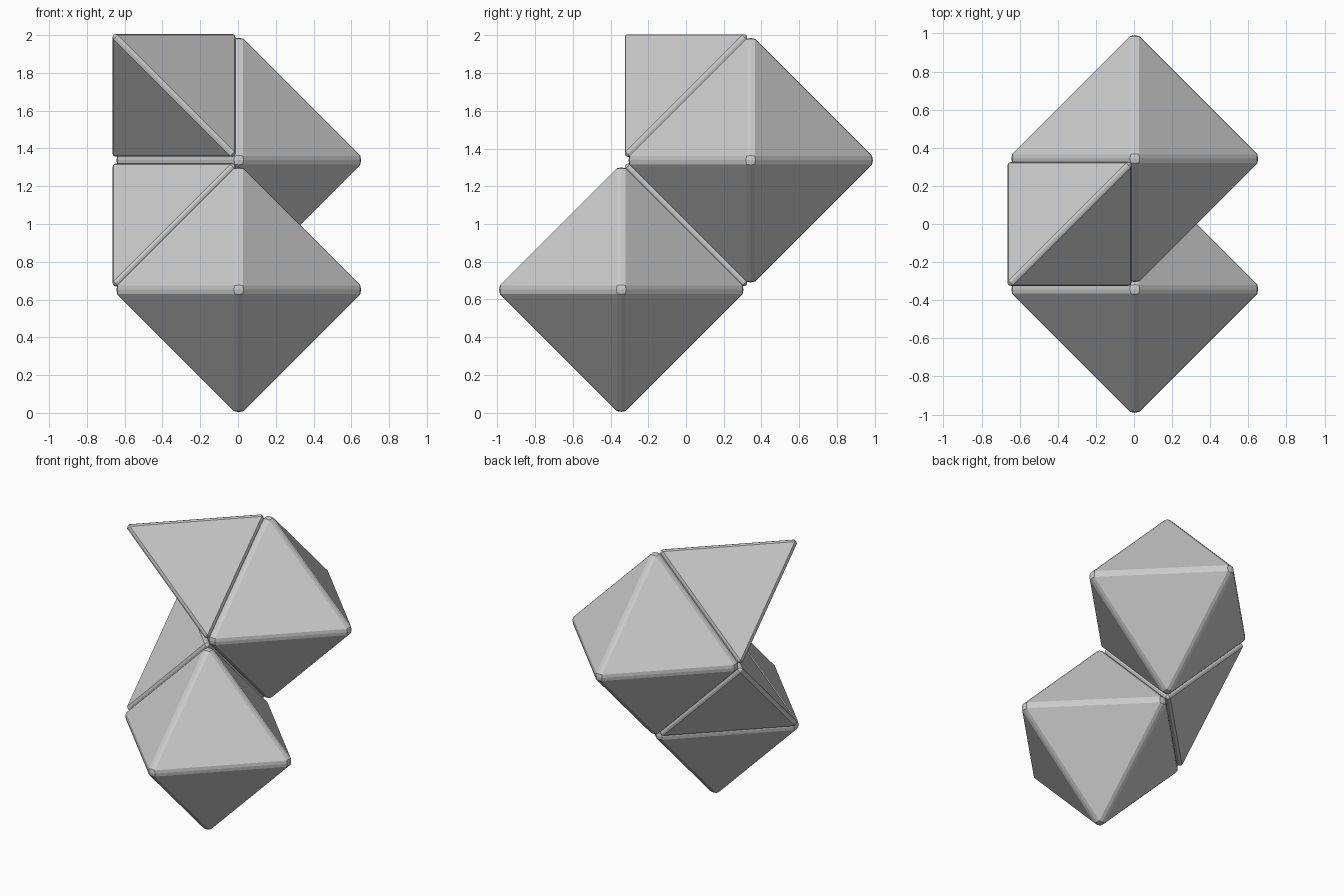
import bpy
import bmesh
from mathutils import Vector

if "Cube" in bpy.data.objects:
    bpy.data.objects.remove(bpy.data.objects["Cube"], do_unlink=True)

R = 0.686       # centre to corner of an octahedron, also the lattice step
BEVEL = 0.0276  # edge rounding shared by all blocks

grey = bpy.data.materials.new("plain grey")
grey.use_nodes = True
colour = (0.6, 0.6, 0.6, 1)
grey.diffuse_color = colour
grey.node_tree.nodes["Principled BSDF"].inputs["Base Color"].default_value = colour


def block(name, corners):
    """Convex block with softly bevelled edges."""
    bm = bmesh.new()
    for corner in corners:
        bm.verts.new(corner)
    bmesh.ops.convex_hull(bm, input=bm.verts)
    bmesh.ops.recalc_face_normals(bm, faces=bm.faces)
    mesh = bpy.data.meshes.new(name)
    bm.to_mesh(mesh)
    bm.free()
    mesh.materials.append(grey)
    obj = bpy.data.objects.new(name, mesh)
    bpy.context.collection.objects.link(obj)
    bevel = obj.modifiers.new("edge bevel", 'BEVEL')
    bevel.width = BEVEL
    bevel.segments = 2
    bevel.profile = 0.35
    bevel.limit_method = 'NONE'
    return obj


def octahedron(name, centre):
    axes = [Vector(a) for a in ((1, 0, 0), (0, 1, 0), (0, 0, 1))]
    return block(name, [centre + a * s * R for a in axes for s in (-1, 1)])


def tetrahedron(name, centre, sides):
    """Block resting on the octahedron face that points along sides."""
    x, y, z = (s * R for s in sides)
    offsets = ((x, 0, 0), (0, y, 0), (0, 0, z), (x, y, z))
    return block(name, [centre + Vector(o) for o in offsets])


# Two octahedra meeting along one edge
lower = Vector((0.004, -R / 2, 0.652))
upper = lower + Vector((0, R, R))
octahedron("lower_octahedron", lower)
octahedron("upper_octahedron", upper)

# Tetrahedron bridging the two, and one on the upper front face
tetrahedron("joining_tetrahedron", lower, (-1, 1, 1))
tetrahedron("top_tetrahedron", upper, (-1, -1, 1))
